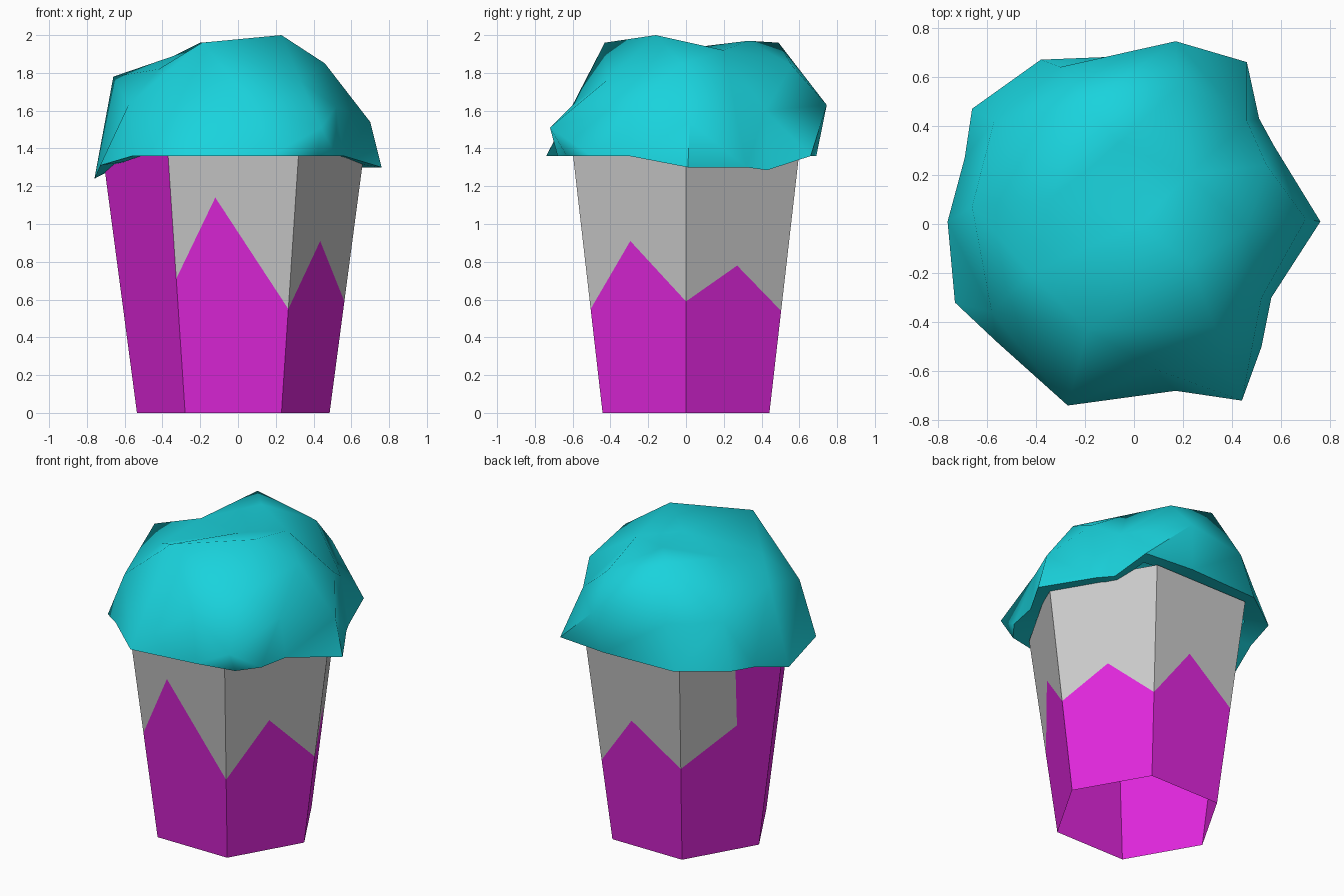
import bpy, bmesh
from math import cos, sin, pi, atan2, hypot
from mathutils import Vector
from mathutils.geometry import delaunay_2d_cdt

if "Cube" in bpy.data.objects:
    bpy.data.objects.remove(bpy.data.objects["Cube"])

H, CX = 1.36, -0.025          # cup height, cup axis


def material(name, rgb):
    m = bpy.data.materials.new(name)
    m.diffuse_color = (*rgb, 1)
    m.use_nodes = True
    m.node_tree.nodes["Principled BSDF"].inputs["Base Color"].default_value = m.diffuse_color
    return m


def add_object(name, bm, mat=None):
    bmesh.ops.remove_doubles(bm, verts=bm.verts, dist=1e-4)
    me = bpy.data.meshes.new(name)
    bm.to_mesh(me)
    bm.free()
    ob = bpy.data.objects.new(name, me)
    bpy.context.collection.objects.link(ob)
    if mat:
        me.materials.append(mat)
    return ob


def on_side(k, t, z):
    """Point on side k of the tapered hexagon, t across, z up."""
    r = 0.51 + 0.18 * z / 1.36
    a, b = (Vector((CX + r * cos(i * pi / 3), r * sin(i * pi / 3), z)) for i in (k, k + 1))
    return a.lerp(b, t)


# Zigzag border between the coloured and the grey paper, per side as (across, height)
zigzag = {
    0: [(0, .59), (.51, .78), (1, .54)],
    1: [(0, .54), (.43, .88), (1, .64)],
    2: [(0, .64), (.60, .87), (.535, H)],
    3: [],                      # coloured to the top
    4: [(0, .71), (.356, 1.14), (1, .55)],
    5: [(0, .55), (.46, .91), (1, .59)],
}
lower, upper = bmesh.new(), bmesh.new()


def panel(bm, k, pts):
    bm.faces.new([bm.verts.new(on_side(k, t, z)) for t, z in pts])


for k, path in zigzag.items():
    to_top = not path or path[-1][1] == H
    low = [(0, 0), (1, 0)] + ([(1, H)] if to_top else []) + path[::-1]
    if not path:
        low.append((0, H))
    panel(lower, k, low)
    if path:
        panel(upper, k, path + ([] if to_top else [(1, H)]) + [(0, H)])
add_object("wrapper_coloured", lower, material("magenta", (.75, .02, .72)))
add_object("wrapper_plain", upper)

# Frosting: rim and lumps, triangulated on a flattened dome
rim = [(.76, .01, 1.30), (.57, .32, 1.30), (.51, .43, 1.285), (.46, .66, 1.36),
       (.12, .69, 1.36), (-.38, .67, 1.36), (-.66, .47, 1.36), (-.69, .27, 1.32),
       (-.76, .01, 1.24), (-.73, -.32, 1.31), (-.56, -.48, 1.36), (-.27, -.74, 1.36),
       (.17, -.68, 1.36), (.42, -.63, 1.36), (.52, -.5, 1.36), (.56, -.3, 1.36)]
lumps = [(.70, .02, 1.54), (.54, .24, 1.71), (.17, .745, 1.63), (-.3, .64, 1.64),
         (-.57, .42, 1.64), (-.66, .07, 1.78), (-.58, -.36, 1.63), (.44, -.72, 1.51),
         (.08, -.59, 1.64), (.52, -.3, 1.62), (.46, -.02, 1.85), (.33, -.42, 1.76),
         (.23, -.16, 2.0), (-.19, -.43, 1.96), (-.2, .49, 1.96), (-.06, .33, 1.97),
         (-.34, .1, 1.89), (.02, 0, 1.93), (.22, .2, 1.92), (.18, .56, 1.84),
         (-.42, -.2, 1.82), (.46, .42, 1.60)]


def flatten(p, radius=None):
    a = atan2(p[1], p[0])
    r = radius or atan2(hypot(p[0], p[1]), p[2] - 1.2)
    return Vector((r * cos(a), r * sin(a)))


flat = [flatten(p, 1.75) for p in rim] + [flatten(p) for p in lumps]
_, _, tris, origin, _, _ = delaunay_2d_cdt(flat, [], [], 0, 1e-5)
pts = rim + lumps
bm = bmesh.new()
verts = [bm.verts.new(p) for p in pts]
for tri in tris:
    bm.faces.new([verts[origin[i][0]] for i in tri])

# Lip folding inward under the rim
lip = [bm.verts.new((x * .82, y * .82, max(z, 1.3) + .02)) for x, y, z in rim]
n = len(rim)
for i in range(n):
    j = (i + 1) % n
    bm.faces.new((verts[j], verts[i], lip[i], lip[j]))
frosting = add_object("frosting", bm, material("teal", (.01, .65, .72)))
bpy.context.view_layer.objects.active = frosting
frosting.select_set(True)
bpy.ops.object.shade_smooth_by_angle(angle=pi / 3)
